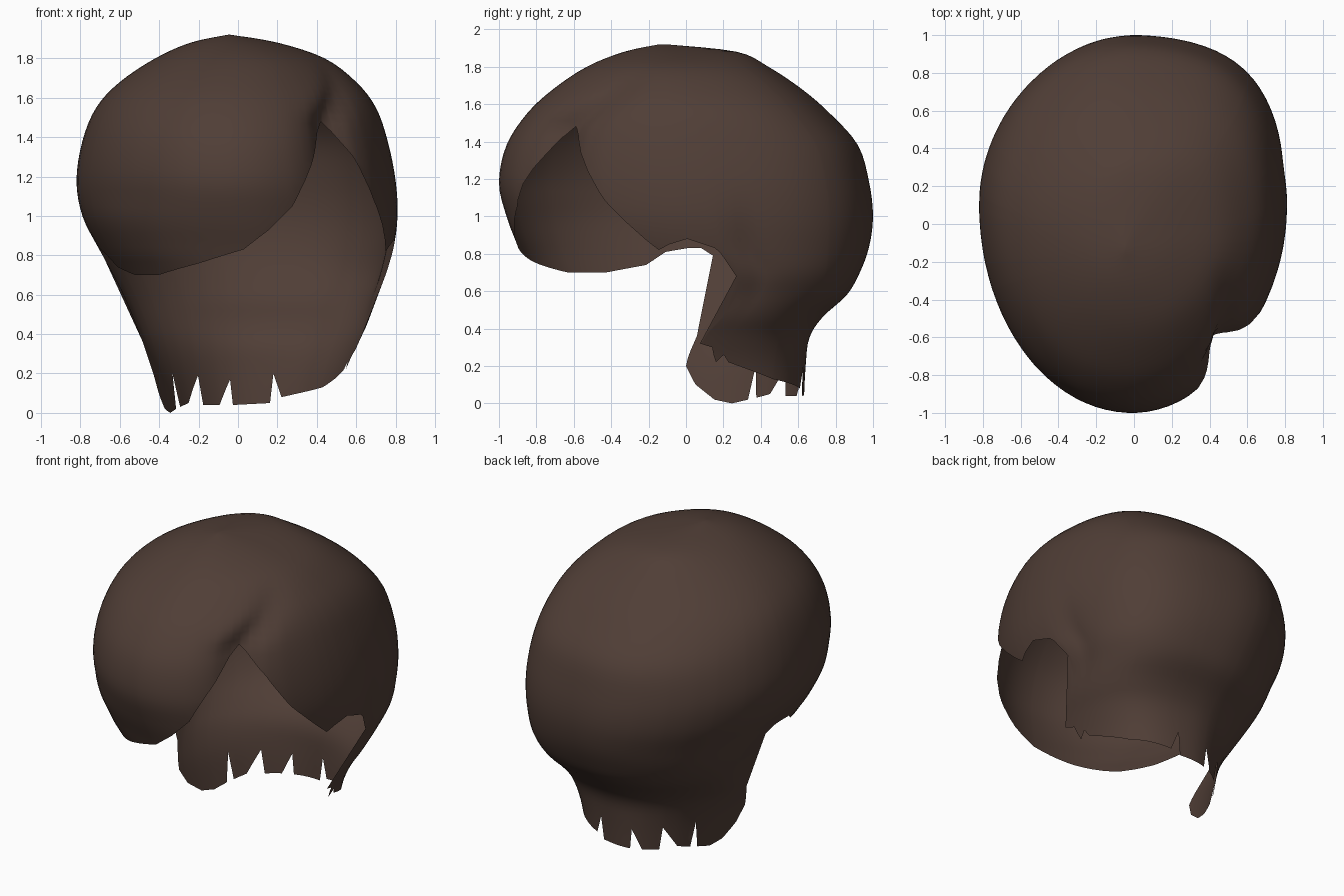
import bpy
import bmesh
from math import sin, cos, radians, exp

cube = bpy.data.objects.get("Cube")
if cube:
    bpy.data.objects.remove(cube, do_unlink=True)

# Horizontal sections: height, right edge, left edge, front, back, centre depth
SECTIONS = [
    (1.92, -.05, -.04, -.14, -.11, -.12), (1.88, -.24, .2, -.33, .27, -.07),
    (1.8, -.42, .44, -.53, .44, -.04), (1.68, -.6, .6, -.71, .62, 0),
    (1.55, -.72, .7, -.85, .77, .04), (1.38, -.79, .76, -.96, .92, .07),
    (1.18, -.82, .8, -1, .98, .1), (1, -.79, .81, -.96, 1, .11),
    (.84, -.71, .79, -.9, .98, .15), (.7, -.63, .75, -.85, .93, .24),
    (.58, -.57, .7, -.8, .86, .23), (.46, -.52, .66, -.6, .73, .16),
    (.35, -.48, .61, -.4, .66, .06), (.2, -.43, .55, -.3, .64, 0),
    (0, -.38, .5, -.3, .63, 0),
]

# Lower hem: angle around the head (0 = left side, 90 = back) and height
HEM = [
    (0, .83), (1, .8), (2, .68), (3, .32), (10, .3), (14, .22), (17, .26),
    (20, .22), (43, .13), (70, .08), (76, .2), (77, .05), (101, .04),
    (102, .17), (110, .04), (122, .04), (123, .19), (134, .05), (143, .03),
    (144, .2), (148, .02), (157, 0), (166, .02), (175, .1), (180, .2),
    (181, .36), (182, .79), (184, .83), (188, .83), (195, .81), (203, .74),
    (216, .7), (230, .7), (250, .76), (269, .83), (280, .93), (290, 1.05),
    (302, 1.3), (307, 1.42), (311, 1.48), (315, 1.43), (322, 1.3),
    (330, 1.08), (343, .82), (347, .85), (353, .88), (360, .83),
]
LAST = len(SECTIONS) - 1
STEPS = 4  # rows per section


def section(s):
    """Smoothly interpolated section at fractional index s."""
    i = min(int(s), LAST - 1)
    t = s - i
    a, b, c, d = (SECTIONS[max(0, min(LAST, i + k))] for k in (-1, 0, 1, 2))
    return [q + t * (r - p + t * (2 * p - 5 * q + 4 * r - w
                                  + t * (3 * (q - r) + w - p))) / 2
            for p, q, r, w in zip(a, b, c, d)]


def index_at(z):
    """Fractional section index whose height is z."""
    low, high = 0, LAST
    for _ in range(30):
        mid = (low + high) / 2
        if section(mid)[0] > z:
            low = mid
        else:
            high = mid
    return low


def hem_height(angle):
    for (a, za), (b, zb) in zip(HEM, HEM[1:]):
        if a <= angle <= b:
            return za + (zb - za) * (angle - a) / (b - a)


def corner_power(c, n, z):
    """Roundness of the section: above 2 is boxier, below is flatter."""
    if n > 0:
        return 2 + (1 if c > 0 else .12) * c * n
    if c < 0:
        return 2 + .6 * c * n * max(0, min(1, (1.1 - z) / .3))
    return 2 + .25 * c * n


def surface_point(angle, s):
    z, right, left, front, back, cy = section(s)
    c, n = cos(radians(angle)), sin(radians(angle))
    cx = (right + left) / 2
    power = corner_power(c, n, z)
    r = (abs(c) ** power + abs(n) ** power) ** (-1 / power)
    # parting groove sweeping up and back from the notch
    fade = max(0, min(1, (s - 2) / 2.5))
    groove = 311 + 80 * max(0, z - 1.48)
    r -= .09 * fade * exp(-((angle - groove) / 9) ** 2)
    # soft groove behind the left ear opening
    r -= .03 * exp(-((angle - 13) / 6) ** 2 - ((z - .8) / .2) ** 2)
    depth = back - cy if n > 0 else cy - front
    return cx + (left - right) / 2 * r * c, cy + depth * r * n, z


# Hair shell: columns around the head, each clipped at the hem
angles = sorted({a for a, _ in HEM} | set(range(0, 360, 4)))[:-1]
bm = bmesh.new()
columns = []
for angle in angles:
    end = index_at(hem_height(angle))
    columns.append([bm.verts.new(surface_point(angle, min(j / STEPS, end)))
                    for j in range(LAST * STEPS + 1)])
for one, two in zip(columns, columns[1:] + columns[:1]):
    for j in range(LAST * STEPS):
        bm.faces.new((one[j], one[j + 1], two[j + 1], two[j]))
bmesh.ops.remove_doubles(bm, verts=bm.verts, dist=.0005)
bmesh.ops.dissolve_degenerate(bm, edges=bm.edges, dist=.0005)

# Close the crown
rim = [e for e in bm.edges if e.is_boundary
       and min(v.co.z for v in e.verts) > 1.9]
if rim:
    bmesh.ops.contextual_create(bm, geom=rim)
bmesh.ops.recalc_face_normals(bm, faces=bm.faces)
top = max(bm.faces, key=lambda f: f.calc_center_median().z)
if top.normal.z < 0:
    bmesh.ops.reverse_faces(bm, faces=bm.faces)

mesh = bpy.data.meshes.new("hair_shell")
bm.to_mesh(mesh)
bm.free()
hair = bpy.data.objects.new("hair_shell", mesh)
bpy.context.collection.objects.link(hair)

# Dark brown hair colour
brown = bpy.data.materials.new("dark_brown")
brown.use_nodes = True
colour = (.08, .048, .037, 1)
brown.diffuse_color = colour
brown.node_tree.nodes["Principled BSDF"].inputs["Base Color"].default_value = colour
mesh.materials.append(brown)

bpy.context.view_layer.objects.active = hair
hair.select_set(True)
bpy.ops.object.shade_smooth_by_angle(angle=radians(60))
